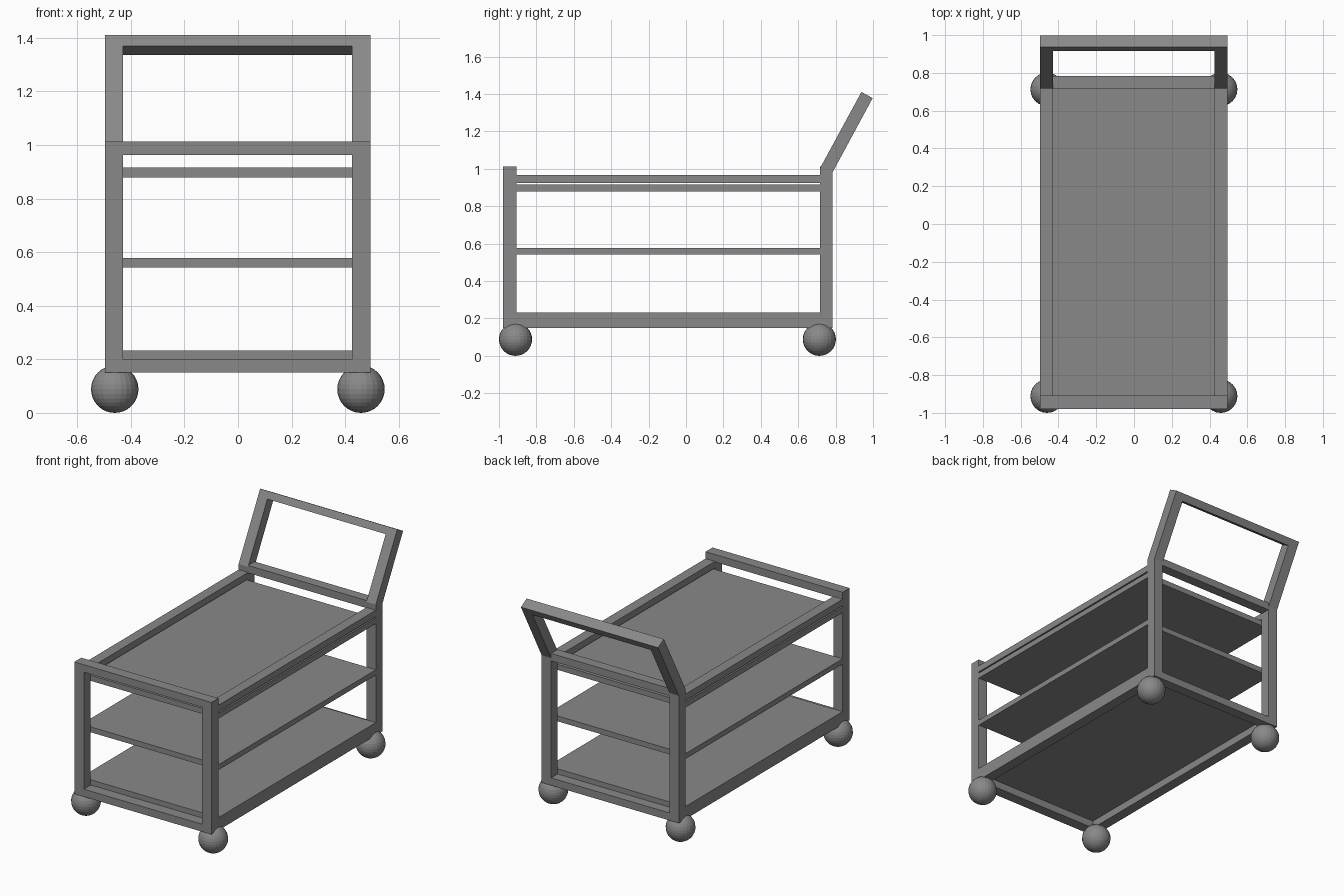
import bpy, bmesh

if "Cube" in bpy.data.objects:
    bpy.data.objects.remove(bpy.data.objects["Cube"])

X0, X1 = -0.497, 0.494      # frame outer sides
W = 0.068                   # tube width
YF0, YF1 = -0.979, -0.907   # front posts
YR0, YR1 = 0.717, 0.784     # rear posts
Z0, Z1 = 0.150, 1.012       # frame bottom and top

grey = bpy.data.materials.new("dark_grey")
grey.diffuse_color = (0.25, 0.25, 0.25, 1)
grey.use_nodes = True
grey.node_tree.nodes["Principled BSDF"].inputs["Base Color"].default_value = grey.diffuse_color


def finish(name, bm):
    bmesh.ops.recalc_face_normals(bm, faces=bm.faces)
    mesh = bpy.data.meshes.new(name)
    bm.to_mesh(mesh)
    bm.free()
    mesh.materials.append(grey)
    ob = bpy.data.objects.new(name, mesh)
    bpy.context.collection.objects.link(ob)
    return ob


def prism(name, profile, x0, x1):
    """Extrude a (y, z) profile from x0 to x1."""
    bm = bmesh.new()
    face = bm.faces.new([bm.verts.new((x0, y, z)) for y, z in profile])
    ext = bmesh.ops.extrude_face_region(bm, geom=[face])
    verts = [g for g in ext["geom"] if isinstance(g, bmesh.types.BMVert)]
    bmesh.ops.translate(bm, verts=verts, vec=(x1 - x0, 0, 0))
    return finish(name, bm)


def box(name, x0, x1, y0, y1, z0, z1):
    return prism(name, [(y0, z0), (y1, z0), (y1, z1), (y0, z1)], x0, x1)


sides = {"left": (X0, X0 + W), "right": (X1 - W, X1)}
xi0, xi1 = X0 + W, X1 - W

# Handle profile: leans back from the rear posts
dy, dz = 0.221 / 0.466, 0.410 / 0.466
top_f, top_b = (0.938, 1.411), (0.998, 1.378)
bar = 0.047
low_f = (top_f[0] - dy * bar, top_f[1] - dz * bar)
low_b = (top_b[0] - dy * bar, top_b[1] - dz * bar)

for side, (a, b) in sides.items():
    # Posts; the rear ones are mitred into the handle
    box(f"front_post_{side}", a, b, YF0, YF1, Z0, Z1)
    prism(f"rear_post_{side}",
          [(YR0, Z0), (YR1, Z0), (YR1, 0.982), (YR0, 1.004)], a, b)
    prism(f"handle_arm_{side}",
          [(YR0, 1.004), (YR1, 0.982), top_b, top_f], a, b)
    # Long rails
    box(f"top_side_rail_{side}", a, b, YF1, YR0, 0.924, 0.967)
    box(f"bottom_side_rail_{side}", a, b, YF1, YR0, Z0, 0.199)

# Handle grip bar
prism("handle_grip", [low_f, low_b, top_b, top_f], xi0, xi1)

# Cross rails between the posts
for end, y0, y1 in (("front", YF0, YF1), ("rear", YR0, YR1)):
    box(f"{end}_top_rail", xi0, xi1, y0, y1, 0.963, Z1)
    box(f"{end}_bottom_rail", xi0, xi1, y0, y1, Z0, 0.199)

# Shelves
for name, z0, z1 in (("bottom", 0.199, 0.233), ("middle", 0.543, 0.578),
                     ("top", 0.879, 0.915)):
    box(f"{name}_shelf", X0, X1, YF1, YR0, z0, z1)

# Ball wheels
R = 0.0885
for end, y in (("front", -0.9115), ("rear", 0.713)):
    for side, x in (("left", -0.46), ("right", 0.459)):
        bm = bmesh.new()
        bmesh.ops.create_uvsphere(bm, u_segments=24, v_segments=16, radius=R)
        bmesh.ops.translate(bm, verts=bm.verts, vec=(x, y, R))
        finish(f"{end}_wheel_{side}", bm)
